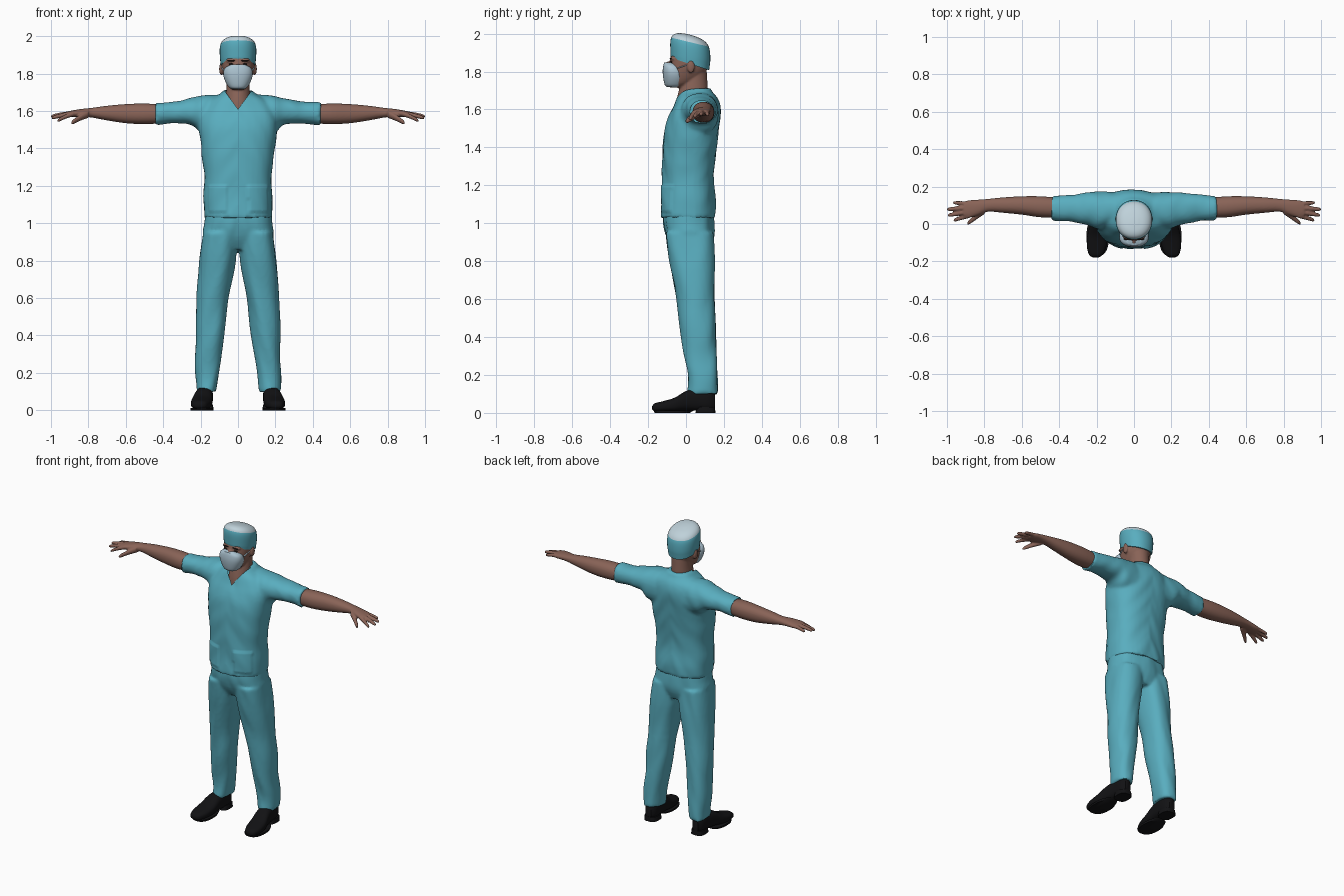
import bpy, bmesh
from math import cos, sin, pi, radians
from mathutils import Vector, Matrix, noise

cube = bpy.data.objects.get("Cube")
if cube:
    bpy.data.objects.remove(cube, do_unlink=True)


def material(name, rgb):
    mat = bpy.data.materials.new(name)
    mat.use_nodes = True
    mat.diffuse_color = (*rgb, 1)
    bsdf = next(n for n in mat.node_tree.nodes if n.type == 'BSDF_PRINCIPLED')
    bsdf.inputs["Base Color"].default_value = (*rgb, 1)
    bsdf.inputs["Roughness"].default_value = 0.7
    return mat


TEAL = material("teal cloth", (.10, .42, .52))
SKIN = material("brown skin", (.25, .125, .095))
WHITE = material("pale cap top", (.52, .64, .70))
MASK = material("pale blue mask", (.42, .56, .65))
BLACK = material("black leather", (.006, .006, .007))
DARK = material("dark hair", (.02, .012, .01))


def smooth_rows(rows, steps):
    """Catmull-Rom interpolation between the given cross-sections."""
    out = []
    for i in range(len(rows) - 1):
        p0, p1, p2 = rows[max(i - 1, 0)], rows[i], rows[i + 1]
        p3 = rows[min(i + 2, len(rows) - 1)]
        for s in range(steps):
            t = s / steps
            out.append([b + .5 * t * (c - a + t * (2*a - 5*b + 4*c - d + t * (3*(b - c) + d - a)))
                        for a, b, c, d in zip(p0, p1, p2, p3)])
    return out + [list(rows[-1])]


def sym(rows):
    """Turn (pos, half width, low, high) into full cross-sections."""
    return [(t, -w, w, lo, hi) for t, w, lo, hi in rows]


def loft(bm, rows, axis='z', power=2, side=1, n=36, steps=4):
    """Skin superellipse sections (pos, a low, a high, b low, b high)."""
    order = {'z': (1, 2, 0), 'x': (0, 1, 2), 'y': (1, 0, 2)}[axis]
    rings = []
    for t, a0, a1, b0, b1 in smooth_rows(rows, steps):
        ring = []
        for k in range(n):
            c, s = cos(2 * pi * k / n), sin(2 * pi * k / n)
            c = abs(c) ** (2 / power) * (1 if c > 0 else -1)
            s = abs(s) ** (2 / power) * (1 if s > 0 else -1)
            pt = (t, (a0 + a1 + (a1 - a0) * c) / 2, (b0 + b1 + (b1 - b0) * s) / 2)
            x, y, z = (pt[i] for i in order)
            ring.append(bm.verts.new((x * side, y, z)))
        rings.append(ring)
    for lo, hi in zip(rings, rings[1:]):
        for k in range(n):
            bm.faces.new((lo[k], lo[k - 1], hi[k - 1], hi[k]))
    bm.faces.new(rings[0])
    bm.faces.new(rings[-1])


def ball(bm, centre, radii):
    mat = Matrix.Translation(centre) @ Matrix.Diagonal((*radii, 1))
    bmesh.ops.create_uvsphere(bm, u_segments=20, v_segments=12, radius=1, matrix=mat)


def finger(bm, start, end, r0, r1, side):
    """A tapering, slightly arched finger with a rounded tip."""
    a, b = Vector(start), Vector(end)
    rows = []
    for t, k in ((0, 1), (.3, 1), (.6, 1), (.85, 1), (.95, .8), (1, .4)):
        x, y, z = a.lerp(b, t)
        r = (r0 + (r1 - r0) * t) * k
        z += .012 * t * (1 - t)
        rows.append((x, y - r, y + r, z - r, z + r))
    loft(bm, rows, 'x', 2, side, 14, 2)


def shade(me, angle=50):
    me.shade_smooth()
    me.set_sharp_from_angle(angle=radians(angle))


def finish(name, bm, *mats):
    bmesh.ops.recalc_face_normals(bm, faces=bm.faces)
    me = bpy.data.meshes.new(name)
    bm.to_mesh(me)
    bm.free()
    ob = bpy.data.objects.new(name, me)
    bpy.context.collection.objects.link(ob)
    for m in mats:
        me.materials.append(m)
    shade(me)
    return ob


def fuse(ob, voxel, repeat):
    """Merge overlapping parts into one skin and relax it."""
    mat = ob.data.materials[0]
    rem = ob.modifiers.new("Fuse", 'REMESH')
    rem.mode, rem.voxel_size = 'VOXEL', voxel
    relax = ob.modifiers.new("Relax", 'SMOOTH')
    relax.factor, relax.iterations = .5, repeat
    dg = bpy.context.evaluated_depsgraph_get()
    me = bpy.data.meshes.new_from_object(ob.evaluated_get(dg))
    ob.modifiers.clear()
    ob.data = me
    me.materials.clear()
    me.materials.append(mat)
    shade(me)


def wrinkled(ob, amount, scale):
    """Return an editable copy with soft cloth folds."""
    bm = bmesh.new()
    bm.from_mesh(ob.data)
    bm.normal_update()
    for v in bm.verts:
        p = Vector(a * b for a, b in zip(v.co, scale))
        p.z += abs(v.co.x) * 12
        v.co += v.normal * noise.noise(p) * amount
    return bm


def store(bm, ob):
    bm.to_mesh(ob.data)
    bm.free()
    shade(ob.data)


# Shirt: torso and short sleeves fused into one garment
bm = bmesh.new()
loft(bm, sym([(1.03, .184, -.133, .155), (1.1, .183, -.13, .157), (1.2, .182, -.127, .148),
              (1.3, .186, -.127, .152), (1.4, .196, -.124, .163), (1.5, .21, -.113, .174),
              (1.57, .215, -.09, .18), (1.62, .2, -.066, .178), (1.66, .16, -.05, .165),
              (1.69, .1, -.038, .14), (1.71, .078, -.026, .13)]), power=2.4)
for side in (1, -1):
    loft(bm, [(.06, -.02, .17, 1.46, 1.69), (.18, -.03, .174, 1.47, 1.685),
              (.24, -.008, .168, 1.52, 1.67), (.34, .012, .157, 1.535, 1.65),
              (.44, .02, .15, 1.522, 1.645)], 'x', 2.2, side)
shirt = finish("scrub_shirt", bm, TEAL)
fuse(shirt, .01, 4)
bm = wrinkled(shirt, .007, (7, 7, 9))

# Two raised patch pockets
for v in bm.verts:
    if v.co.y < 0 and .055 < abs(v.co.x) < .158 and 1.06 < v.co.z < 1.2:
        v.co.y -= .007

# V neckline, sliced along two slanted planes and a back plane
tip, slope, back = 1.61, 1.36, .03
for co, normal in (((0, 0, tip), (slope, 0, 1)), ((0, 0, tip), (-slope, 0, 1)), ((0, back, 0), (0, 1, 0))):
    area = [f for f in bm.faces if f.calc_center_median().z > 1.58
            and f.calc_center_median().y < .06 and abs(f.calc_center_median().x) < .12]
    geom = set(area)
    for f in area:
        geom.update(f.verts, f.edges)
    bmesh.ops.bisect_plane(bm, geom=list(geom), dist=.0001, plane_co=co, plane_no=normal)
opening = []
for f in bm.faces:
    c = f.calc_center_median()
    if c.y < back and c.z > tip + slope * abs(c.x):
        opening.append(f)
bmesh.ops.delete(bm, geom=opening, context='FACES')
store(bm, shirt)

# Trousers: hips and two legs
bm = bmesh.new()
loft(bm, sym([(.86, .13, -.06, .12), (.93, .19, -.1, .146), (1, .184, -.117, .148),
              (1.07, .175, -.115, .142)]), power=2.4)
for side in (1, -1):
    loft(bm, [(.1, .115, .228, .008, .168), (.2, .1, .23, .008, .167), (.4, .07, .227, -.022, .158),
              (.6, .05, .217, -.05, .15), (.8, .012, .207, -.087, .15),
              (.95, .002, .19, -.108, .146)], 'z', 2.3, side)
trousers = finish("scrub_trousers", bm, TEAL)
fuse(trousers, .01, 4)
store(wrinkled(trousers, .009, (9, 9, 6)), trousers)

# Bare forearms and hands
for side, word in ((1, "left"), (-1, "right")):
    bm = bmesh.new()
    loft(bm, [(.4, .035, .14, 1.535, 1.635), (.5, .036, .148, 1.53, 1.64), (.6, .05, .148, 1.535, 1.637),
              (.7, .06, .142, 1.55, 1.628), (.78, .066, .134, 1.565, 1.617), (.83, .048, .13, 1.568, 1.612),
              (.88, .034, .127, 1.567, 1.604), (.91, .038, .12, 1.57, 1.598)], 'x', 2.2, side)
    finger(bm, (.88, .046, 1.585), (.965, .02, 1.548), .014, .01, side)
    finger(bm, (.88, .067, 1.587), (.996, .046, 1.562), .014, .01, side)
    finger(bm, (.88, .088, 1.587), (1, .078, 1.571), .014, .01, side)
    finger(bm, (.88, .109, 1.585), (.968, .114, 1.571), .013, .009, side)
    finger(bm, (.8, .074, 1.585), (.892, .002, 1.535), .022, .012, side)
    fuse(finish(word + "_arm", bm, SKIN), .005, 2)

    # Shoe with a separate heel and sole
    bm = bmesh.new()
    loft(bm, [(-.178, .188, .222, .018, .035), (-.165, .168, .24, .008, .05), (-.12, .148, .252, .006, .062),
              (-.06, .138, .249, .006, .08), (0, .136, .234, .012, .115), (.06, .134, .222, .012, .128),
              (.12, .136, .214, .012, .125), (.152, .155, .197, .02, .1)], 'y', 2.6, side)
    finish(word + "_shoe", bm, BLACK)
    bm = bmesh.new()
    loft(bm, [(0, .13, .22, .05, .155), (.03, .134, .217, .055, .153)], 'z', 3, side, steps=1)
    loft(bm, [(0, .136, .254, -.165, .02), (.012, .134, .254, -.172, .04)], 'z', 2.4, side, steps=1)
    finish(word + "_shoe_sole", bm, BLACK)

# Head with neck, upper chest, nose and ears
bm = bmesh.new()
loft(bm, sym([(1.55, .085, -.055, .1), (1.63, .075, -.052, .11), (1.7, .064, -.038, .115),
              (1.76, .06, -.02, .112), (1.82, .062, -.01, .108)]))
loft(bm, sym([(1.715, .03, -.085, -.02), (1.74, .055, -.097, .04), (1.79, .076, -.098, .1),
              (1.84, .086, -.088, .116), (1.89, .087, -.078, .118), (1.94, .08, -.06, .1),
              (1.97, .05, -.03, .06)]), power=2.2)
ball(bm, (0, -.092, 1.825), (.014, .022, .03))
for side in (1, -1):
    ball(bm, (.09 * side, .026, 1.825), (.011, .02, .034))
    ball(bm, (.034 * side, -.066, 1.869), (.03, .017, .009))
fuse(finish("head", bm, SKIN), .006, 2)

# Eyes and eyebrows
bm = bmesh.new()
for side in (1, -1):
    ball(bm, (.034 * side, -.076, 1.85), (.015, .008, .006))
    ball(bm, (.036 * side, -.08, 1.869), (.022, .006, .004))
finish("eyes_and_brows", bm, DARK)

# Face mask with ear loops
bm = bmesh.new()
loft(bm, sym([(1.718, .035, -.1, -.03), (1.73, .052, -.112, -.015), (1.765, .071, -.12, -.005),
              (1.8, .079, -.123, -.01), (1.83, .07, -.12, -.03), (1.848, .04, -.115, -.05)]), power=2.3)
for side in (1, -1):
    loft(bm, [(-.045, .07, .083, 1.815, 1.82), (.02, .083, .091, 1.838, 1.843)], 'y', 2, side, 8)
finish("face_mask", bm, MASK)

# Surgical cap with a pale crown, tilted down at the back
bm = bmesh.new()
loft(bm, sym([(1.84, .091, -.08, .122), (1.88, .096, -.082, .128), (1.925, .098, -.083, .127),
              (1.955, .094, -.078, .12), (1.975, .08, -.065, .104), (1.988, .055, -.04, .075),
              (1.994, .02, -.005, .035)]), power=2.15)
for f in bm.faces:
    f.material_index = int(f.calc_center_median().z > 1.953)
for v in bm.verts:
    v.co.z -= (v.co.y - .02) * (.33 if v.co.z < 1.85 else .24)
finish("surgical_cap", bm, TEAL, WHITE)
